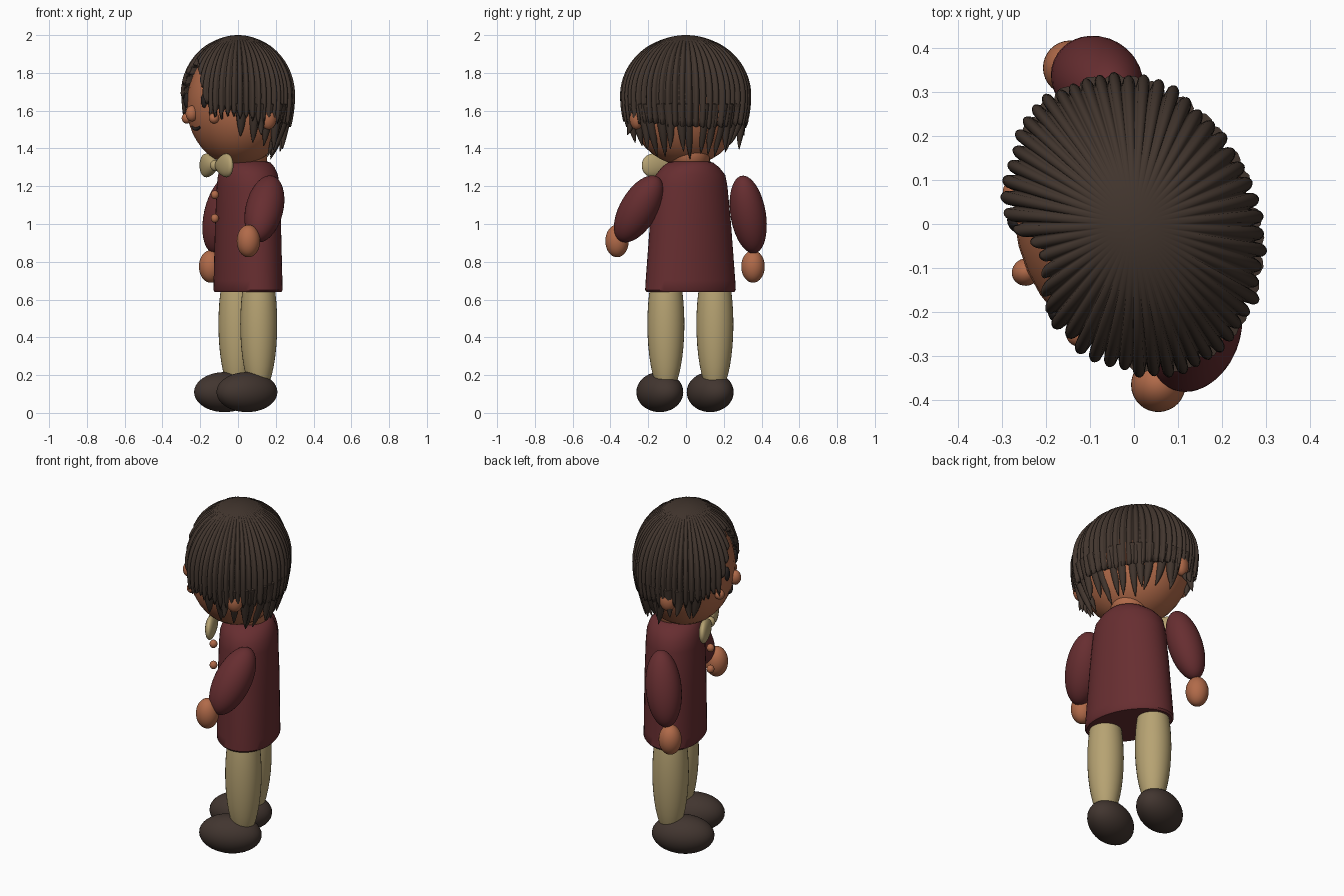
import bpy, bmesh, math, random
from math import sin, cos, pi, radians
from mathutils import Matrix, Vector

random.seed(4)
if "Cube" in bpy.data.objects:
    bpy.data.objects.remove(bpy.data.objects["Cube"])

TURN = Matrix.Rotation(radians(-66), 4, 'Z')  # the whole figure is turned to its right


def material(name, rgb):
    m = bpy.data.materials.new(name)
    m.use_nodes = True
    m.diffuse_color = (*rgb, 1)
    bsdf = next(n for n in m.node_tree.nodes if n.type == 'BSDF_PRINCIPLED')
    bsdf.inputs["Base Color"].default_value = (*rgb, 1)
    return m


SKIN = material("warm skin", (.44, .145, .067))
HAIR = material("dark brown hair", (.054, .036, .027))
SHOE = material("brown leather", (.054, .036, .029))
RED = material("maroon cloth", (.135, .027, .030))
CREAM = material("cream cloth", (.47, .365, .17))
BLACK = material("dark features", (.022, .017, .016))


def finish(name, bm, mat, matrix=Matrix()):
    bmesh.ops.recalc_face_normals(bm, faces=bm.faces)
    for f in bm.faces:
        f.smooth = True
    mesh = bpy.data.meshes.new(name)
    bm.to_mesh(mesh)
    bm.free()
    mesh.materials.append(mat)
    ob = bpy.data.objects.new(name, mesh)
    bpy.context.collection.objects.link(ob)
    ob.matrix_basis = TURN @ matrix
    return ob


def ellipsoid(name, loc, size, mat, axis=(0, 0, 1), shape=None):
    bm = bmesh.new()
    bmesh.ops.create_uvsphere(bm, u_segments=32, v_segments=20, radius=1)
    for v in bm.verts:
        v.co = Vector(a * b for a, b in zip(v.co, size))
        if shape:
            shape(v.co)
    turn = Vector((0, 0, 1)).rotation_difference(Vector(axis)).to_matrix().to_4x4()
    return finish(name, bm, mat, Matrix.Translation(loc) @ turn)


def loft(name, rows, centre_y, mat, n=48):
    """Stack of ellipses given as (height, half width, half depth)."""
    bm = bmesh.new()
    rings = [[bm.verts.new((w * cos(2 * pi * i / n), centre_y + d * sin(2 * pi * i / n), z))
              for i in range(n)] for z, w, d in rows]
    for lo, hi in zip(rings, rings[1:]):
        for i in range(n):
            bm.faces.new((lo[i], lo[(i + 1) % n], hi[(i + 1) % n], hi[i]))
    bm.faces.new(rings[0])
    bm.faces.new(rings[-1])
    return finish(name, bm, mat)


def tube(name, points, radii, depth, mat):
    cu = bpy.data.curves.new(name, 'CURVE')
    cu.dimensions = '3D'
    cu.bevel_depth, cu.bevel_resolution = depth, 3
    cu.use_fill_caps = True
    sp = cu.splines.new('NURBS')
    sp.points.add(len(points) - 1)
    for p, co, r in zip(sp.points, points, radii):
        p.co, p.radius = (*co, 1), r
    sp.use_endpoint_u, sp.order_u, sp.resolution_u = True, 3, 5
    cu.materials.append(mat)
    ob = bpy.data.objects.new(name, cu)
    bpy.context.collection.objects.link(ob)
    ob.matrix_basis = TURN
    return ob


# Tunic and neck
tunic = loft("tunic", [(.64, .243, .16), (.65, .252, .167), (.7, .249, .166), (1.0, .224, .163),
                       (1.2, .203, .157), (1.26, .19, .152), (1.3, .155, .138), (1.325, .12, .12),
                       (1.33, .1, .105)], .058, RED)
loft("neck", [(1.28, .1, .1), (1.46, .1, .1)], .06, SKIN)

# Legs, shoes, cheeks, eyes, ears and bow loops come in pairs
for side, s in (("left", 1), ("right", -1)):
    ellipsoid(side + "_leg", (s * .142, .057, .47), (.098, .098, .38), CREAM)
    ellipsoid(side + "_shoe", (s * .146, -.013, .11), (.113, .17, .106), SHOE)
    ellipsoid(side + "_cheek", (s * .177, -.218, 1.56), (.027, .027, .028), SKIN)
    ellipsoid(side + "_eye", (s * .113, -.246, 1.655), (.023, .016, .04), BLACK)
    ellipsoid(side + "_ear", (s * .305, .04, 1.56), (.035, .045, .06), SKIN)

    def flare(co, s=s):
        co.z *= .8 + 3 * s * co.x
    ellipsoid(side + "_bow_loop", (s * .1, -.125, 1.31), (.1, .03, .074), CREAM, shape=flare)
ellipsoid("bow_knot", (0, -.13, 1.31), (.026, .03, .03), CREAM)

# Arms: the left one swings forward, the right one hangs
ellipsoid("left_sleeve", (.285, .026, 1.08), (.1, .1, .2), RED, (-.127, .133, .29))
ellipsoid("right_sleeve", (-.335, .057, 1.05), (.093, .097, .212), RED, (.087, .049, .36))
ellipsoid("left_hand", (.356, -.098, .91), (.062, .062, .086), SKIN)
ellipsoid("right_hand", (-.383, .012, .775), (.062, .062, .086), SKIN)

# Head and face
ellipsoid("head", (0, 0, 1.63), (.31, .265, .32), SKIN)
ellipsoid("nose", (0, -.268, 1.585), (.031, .033, .042), SKIN)
tube("mouth", [(-.05, -.24, 1.515), (0, -.25, 1.49), (.05, -.24, 1.515)], (.6, 1, .6), .011, BLACK)
for i, z in enumerate((1.155, 1.03)):
    ellipsoid(f"button_{i + 1}", (0, -.134, z), (.021, .021, .023), SKIN)

# Hair cap: clumps fanning out from the crown, with an open parting over the forehead
CLUMPS, STEPS, ROWS = 54, 8, 26
MID, UP, DOWN = 1.68, .32, .45
lift = [random.uniform(-.008, .008) for _ in range(CLUMPS)]
drop = [random.uniform(.03, .07) for _ in range(CLUMPS)]


def hem(deg, clump, u):
    z = 1.575 + .055 * cos(radians(deg))
    tip = drop[clump] * (1 - abs(2 * u - 1))
    if -36 < deg < 27:
        t = (deg + 2) / (34 if deg < -2 else 29)
        return z + (1.88 - z) * (1 - abs(t) ** 1.6)
    return z - (tip if abs(deg) < 110 else tip * .3)


def scalp(deg, z, grow=0):
    """Point on the outside of the hair at an azimuth measured from the face."""
    c = UP if z > MID else DOWN
    k = math.sqrt(max(0, 1 - ((z - MID) / c) ** 2))
    a = radians(deg)
    return Vector(((.343 + grow) * k * sin(a), -(.276 + grow) * k * cos(a), z))


bm = bmesh.new()
crown = bm.verts.new((0, 0, MID + UP))
columns = []
for i in range(CLUMPS * STEPS):
    clump, u = i // STEPS, (i % STEPS) / STEPS
    deg = 360 * i / (CLUMPS * STEPS) - 180
    h = hem(deg, clump, u)
    end = math.acos((h - MID) / (UP if h > MID else DOWN))
    col = []
    for j in range(1, ROWS + 1):
        phi = end * j / ROWS
        z = MID + (UP if phi < pi / 2 else DOWN) * cos(phi)
        fade = min(1, max(0, (phi - .25) / .35))
        ridge = fade * (.024 * sin(pi * u) ** .6 - .012 + (lift[clump] if u else -.004))
        col.append(bm.verts.new(scalp(deg, z, ridge)))
    columns.append(col)
for a, b in zip(columns, columns[1:] + columns[:1]):
    bm.faces.new((crown, a[0], b[0]))
    for j in range(ROWS - 1):
        bm.faces.new((a[j], a[j + 1], b[j + 1], b[j]))
cap = finish("hair_cap", bm, HAIR)
thick = cap.modifiers.new("thickness", 'SOLIDIFY')
thick.thickness, thick.offset = .022, -1

# Loose locks hanging below the cap, longest at the nape
for i, deg in enumerate(range(66, 300, 11)):
    back = max(0, -cos(radians(deg)))
    low = 1.45 - .11 * back + random.uniform(-.04, .04)
    d = deg + random.uniform(-3, 3)
    flick = random.uniform(-.02, .03) if back > .5 else random.uniform(0, .045)
    top, middle = scalp(d, 1.64, -.02), scalp(d + 1, (low + 1.58) / 2, -.02)
    tip = scalp(d + random.uniform(-5, 5), low, flick - .01)
    tube(f"hair_lock_{i + 1}", [top, middle, tip], (1, .95, .06), .03, HAIR)

# Keep the hem of the tunic crisp
bpy.ops.object.select_all(action='DESELECT')
tunic.select_set(True)
bpy.context.view_layer.objects.active = tunic
bpy.ops.object.shade_smooth_by_angle(angle=radians(40))
